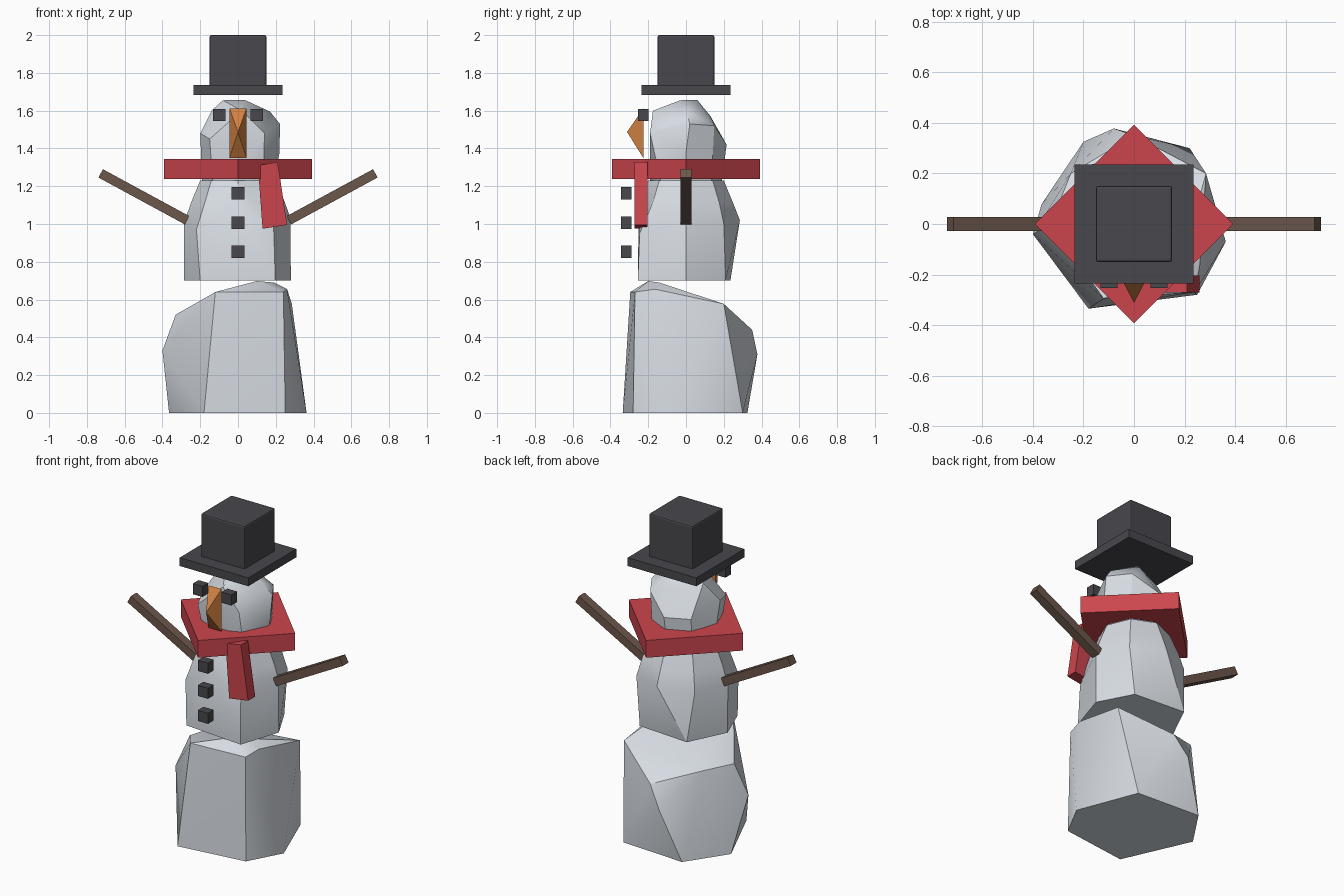
import bpy, bmesh, math
from mathutils import Vector

if "Cube" in bpy.data.objects:
    bpy.data.objects.remove(bpy.data.objects["Cube"])


def material(name, rgb):
    m = bpy.data.materials.new(name)
    m.diffuse_color = (*rgb, 1.0)
    m.use_nodes = True
    m.node_tree.nodes["Principled BSDF"].inputs["Base Color"].default_value = m.diffuse_color
    return m


SNOW = material("snow white", (0.68, 0.72, 0.77))
RED = material("scarf red", (0.60, 0.06, 0.075))
COAL = material("coal grey", (0.065, 0.065, 0.075))
ORANGE = material("carrot orange", (0.64, 0.22, 0.055))
WOOD = material("twig brown", (0.15, 0.095, 0.07))


def add_object(name, bm, mat):
    me = bpy.data.meshes.new(name)
    bmesh.ops.recalc_face_normals(bm, faces=bm.faces[:])
    bm.to_mesh(me)
    bm.free()
    me.materials.append(mat)
    ob = bpy.data.objects.new(name, me)
    bpy.context.collection.objects.link(ob)
    return ob


def hull(name, points, mat, smooth=False):
    """Convex lump around a few corner points."""
    bm = bmesh.new()
    for p in points:
        bm.verts.new(p)
    res = bmesh.ops.convex_hull(bm, input=bm.verts[:])
    loose = [v for v in bm.verts if not v.link_faces]
    bmesh.ops.delete(bm, geom=loose, context='VERTS')
    bmesh.ops.dissolve_limit(bm, angle_limit=math.radians(1),
                             verts=bm.verts[:], edges=bm.edges[:])
    ob = add_object(name, bm, mat)
    if smooth:
        bpy.ops.object.select_all(action='DESELECT')
        ob.select_set(True)
        bpy.context.view_layer.objects.active = ob
        bpy.ops.object.shade_smooth_by_angle(angle=math.radians(30))
    return ob


def box(name, center, size, mat, bevel=0.0):
    bm = bmesh.new()
    bmesh.ops.create_cube(bm, size=1.0)
    for v in bm.verts:
        v.co = Vector(c + s * k for c, s, k in zip(center, size, v.co))
    if bevel:
        bmesh.ops.bevel(bm, geom=bm.edges[:], offset=bevel, segments=2,
                        profile=0.5, affect='EDGES')
    return add_object(name, bm, mat)


def ring(r, z, n=8, turn=0.0):
    return [(r * math.cos(math.tau * i / n + turn),
             r * math.sin(math.tau * i / n + turn), z) for i in range(n)]


# Bottom snow lump: six-sided foot, sloping top with a peak at the front right
hull("bottom_snow_lump", [
    (-0.365, 0.08, 0), (-0.18, -0.335, 0), (0.25, -0.28, 0),
    (0.363, -0.07, 0), (0.22, 0.30, 0), (-0.2, 0.325, 0),
    (-0.40, -0.04, 0.33), (-0.08, 0.378, 0.31), (0.0, 0.35, 0.44),
    (-0.33, 0.0, 0.52), (0.285, 0.20, 0.577), (-0.25, 0.20, 0.53),
    (-0.12, -0.295, 0.64), (0.24, -0.27, 0.64), (0.26, -0.165, 0.655),
    (0.19, -0.14, 0.69), (0.10, -0.20, 0.698)], SNOW, True)

# Middle snow lump
hull("middle_snow_lump", [
    (-0.20, -0.22, 0.70), (0.197, -0.255, 0.70), (0.28, 0, 0.70),
    (0.17, 0.21, 0.70), (-0.17, 0.235, 0.70), (-0.285, 0, 0.70),
    (-0.22, -0.20, 0.97), (0.19, -0.245, 0.95), (0.277, 0, 1.03),
    (0.20, 0.20, 1.0), (0, 0.285, 1.02), (-0.20, 0.20, 1.0),
    (-0.287, 0, 1.0)] + ring(0.25, 1.11) + ring(0.20, 1.23), SNOW, True)

# Head
hull("head", ring(0.19, 1.23) + [
    (-0.20, -0.05, 1.48), (-0.15, -0.18, 1.45), (0.14, -0.19, 1.48),
    (0.22, 0.0, 1.38), (0.222, 0.02, 1.53), (0.14, 0.15, 1.52),
    (0.0, 0.215, 1.42), (-0.14, 0.15, 1.42), (-0.14, 0.03, 1.60),
    (0.02, -0.175, 1.60), (0.17, 0.0, 1.595), (0.03, 0.13, 1.57),
    (-0.08, 0.0, 1.655), (0.04, -0.03, 1.655), (0.02, 0.06, 1.657)],
    SNOW, True)

# Scarf: four-sided collar and hanging tail
hull("scarf", ring(0.392, 1.238, 4) + ring(0.392, 1.345, 4), RED)
hull("scarf_tail", [(x, y, z) for y in (-0.272, -0.203) for x, z in
                    ((0.105, 1.31), (0.21, 1.328),
                     (0.26, 0.995), (0.13, 0.975))], RED)

# Top hat
box("hat_brim", (0, 0, 1.71), (0.47, 0.47, 0.052), COAL)
box("hat_crown", (0, 0, 1.863), (0.302, 0.302, 0.274), COAL, 0.01)

# Carrot nose: flat-backed pyramid
hull("nose", [(x, -0.226, z) for x in (-0.045, 0.045)
              for z in (1.35, 1.612)] + [(0, -0.312, 1.487)], ORANGE)

# Coal eyes and buttons
for side, s in (("left", -1), ("right", 1)):
    box(f"{side}_eye", (s * 0.099, -0.226, 1.577), (0.066, 0.056, 0.066), COAL)
for i, z in enumerate((1.162, 1.007, 0.852)):
    box(f"button_{i + 1}", (0, -0.316, z), (0.07, 0.056, 0.066), COAL)

# Twig arms, mirrored
a, b = Vector((0.27, 0, 1.02)), Vector((0.727, 0, 1.268))
n = Vector((-(b - a).z, 0, (b - a).x)).normalized() * 0.025
for side, s in (("left", -1), ("right", 1)):
    pts = []
    for end in (a, b):
        for k in (-1, 1):
            p = end + n * k
            pts += [(s * p.x, y, p.z) for y in (-0.028, 0.028)]
    hull(f"{side}_arm", pts, WOOD)
